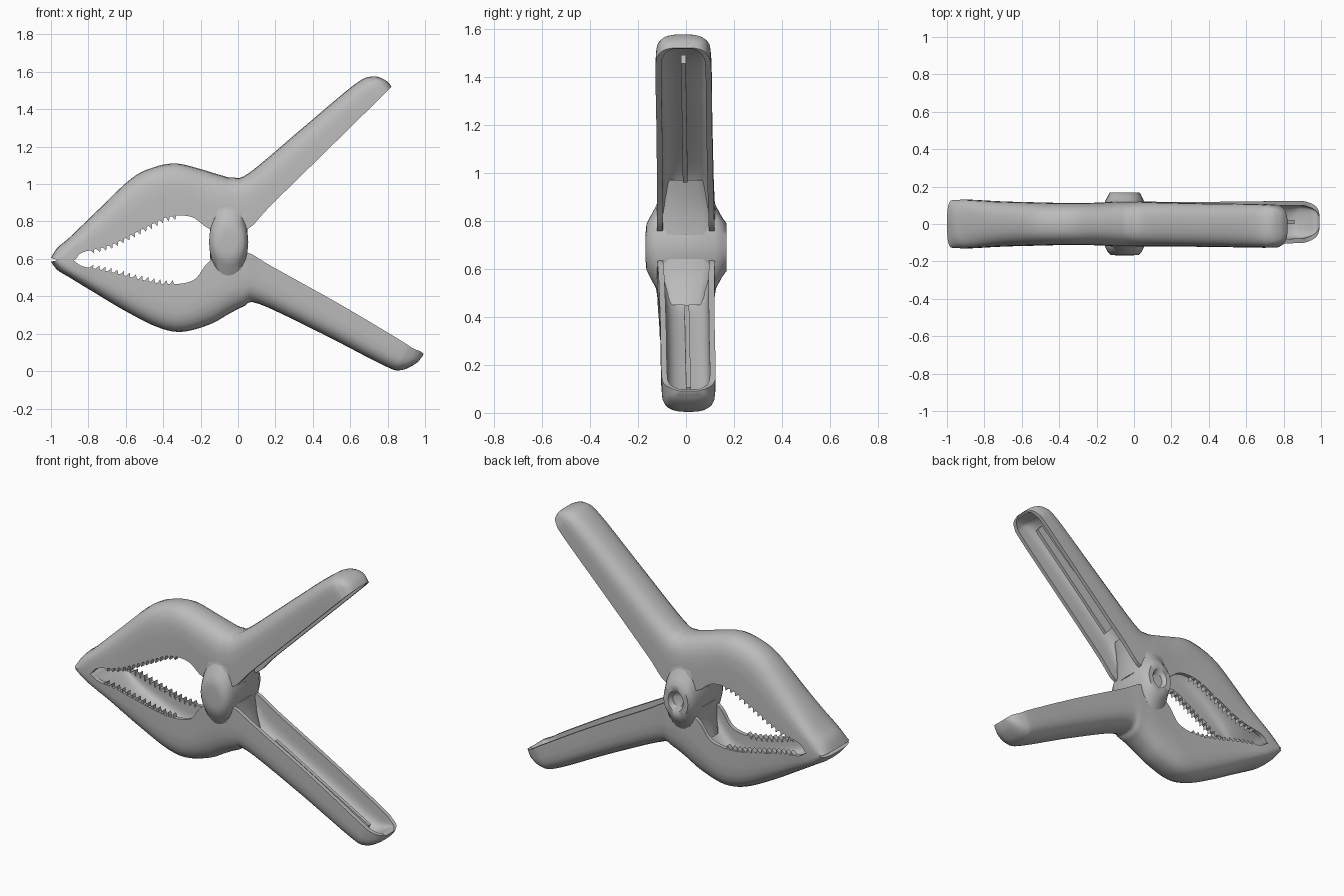
import bpy, bmesh, math
from mathutils import Vector

cube = bpy.data.objects.get("Cube")
if cube:
    bpy.data.objects.remove(cube, do_unlink=True)

# Single flat grey plastic
grey = bpy.data.materials.new("grey_plastic")
grey.use_nodes = True
colour = (0.5, 0.5, 0.5, 1)
grey.diffuse_color = colour
grey.node_tree.nodes["Principled BSDF"].inputs["Base Color"].default_value = colour


def finish(name, bm, angle=40):
    """Turn a bmesh into a shaded object with the shared material."""
    bmesh.ops.recalc_face_normals(bm, faces=bm.faces)
    mesh = bpy.data.meshes.new(name)
    bm.to_mesh(mesh)
    bm.free()
    mesh.materials.append(grey)
    obj = bpy.data.objects.new(name, mesh)
    bpy.context.collection.objects.link(obj)
    bpy.ops.object.select_all(action="DESELECT")
    obj.select_set(True)
    bpy.context.view_layer.objects.active = obj
    bpy.ops.object.shade_smooth_by_angle(angle=math.radians(angle))
    return obj


def loft(bm, rings):
    """Skin closed rings of points and cap both ends."""
    loops = [[bm.verts.new(p) for p in ring] for ring in rings]
    for a, b in zip(loops, loops[1:]):
        for i in range(len(a)):
            j = (i + 1) % len(a)
            bm.faces.new((a[i], a[j], b[j], b[i]))
    return loops


def smooth_path(stations, steps=5):
    """Catmull-Rom interpolation through the stations."""
    pts = [Vector(s) for s in stations]
    pts = [pts[0]] + pts + [pts[-1]]
    out = []
    for a, b, c, d in zip(pts, pts[1:], pts[2:], pts[3:]):
        for k in range(steps):
            t = k / steps
            out.append(b + (c - a) * (t / 2)
                       + (a * 2 - b * 5 + c * 4 - d) * (t * t / 2)
                       + (b * 3 - a - c * 3 + d) * (t ** 3 / 2))
    return out + [pts[-1]]


def arch(width, floor, n=12):
    """Rounded U profile as (y, depth), from one rim to the other."""
    pts = [(-width, 1)]
    for i in range(n + 1):
        a = math.pi * i / n
        y = -width * math.copysign(abs(math.cos(a)) ** 0.75, math.cos(a))
        s = 0.6 * (1 - max(0, math.sin(a)) ** 0.75)
        pts.append((y, floor + (1 - floor) * s))
    return pts + [(width, 1)]


def place(station, y, depth, lean):
    ox, oz, ix, iz = station[:4]
    x = ox + (ix - ox) * depth
    return Vector((x, y + lean * max(0, x), oz + (iz - oz) * depth))


def build_arm(name, stations, lean):
    """Hollow lever: each station is outer x,z, inner x,z, half width, floor."""
    path = smooth_path(stations)
    bm = bmesh.new()
    rings = []
    for s in path:
        width, floor = s[4], min(s[5], 0.97)
        ring = arch(width, 0) + arch(max(width - 0.024, width * 0.6), floor)[::-1]
        rings.append([place(s, y, d, lean) for y, d in ring])
    loops = loft(bm, rings)
    half = len(loops[0]) // 2
    for loop in (loops[0], loops[-1]):
        for i in range(half - 1):
            bm.faces.new((loop[i], loop[i + 1], loop[-2 - i], loop[-1 - i]))
    finish(name, bm)
    return path


def build_teeth(name, path, pitch=0.034):
    """Saw teeth along both rims of a jaw."""
    bm = bmesh.new()
    rim = [s for s in path if -0.8 < s[2] < -0.32]
    travelled = 0
    for a, b in zip(rim, rim[1:]):
        start, end = place(a, 0, 1, 0), place(b, 0, 1, 0)
        along = (end - start).normalized()
        into = (start - place(a, 0, 0, 0)).normalized()
        length = (end - start).length
        while travelled < length:
            mid = start + along * travelled
            base = mid - into * 0.012
            tri = [base - along * pitch / 2, mid + into * 0.022, base + along * pitch / 2]
            for side in (-1, 1):
                ys = (side * (a[4] - 0.03), side * (a[4] - 0.002))
                loops = loft(bm, [[p + Vector((0, y, 0)) for p in tri] for y in ys])
                for loop in loops:
                    bm.faces.new(loop)
            travelled += pitch
        travelled -= length
    finish(name, bm, 20)


def build_rib(name, start, end, lift, lean):
    """Thin stiffening web running along the inside of a handle."""
    a, b, up = (Vector((p[0], 0, p[1])) for p in (start, end, lift))
    bm = bmesh.new()
    outline = [a, a + up, b + up * 0.6, b]
    loops = loft(bm, [[p + Vector((0, y + lean * p.x, 0)) for p in outline]
                      for y in (-0.01, 0.01)])
    for loop in loops:
        bm.faces.new(loop)
    finish(name, bm, 20)


# Levers, from jaw tip to handle tip
upper = [
    (-1, .605, -.95, .59, .128, .97), (-.965, .66, -.88, .59, .13, .97),
    (-.9, .715, -.83, .635, .128, .9), (-.75, .86, -.68, .675, .12, .5),
    (-.57, 1.03, -.48, .775, .115, .45), (-.45, 1.09, -.37, .825, .112, .45),
    (-.33, 1.11, -.25, .825, .112, .5), (-.2, 1.08, -.16, .765, .115, .6),
    (-.1, 1.05, -.05, .74, .12, .75), (-.03, 1.035, .06, .765, .12, .6),
    (.06, 1.06, .17, .88, .118, .3), (.34, 1.295, .45, 1.155, .116, .25),
    (.62, 1.53, .73, 1.43, .116, .25), (.715, 1.575, .785, 1.485, .105, .5),
    (.78, 1.56, .81, 1.51, .08, .9), (.815, 1.53, .82, 1.52, .04, .97),
]
lower = [
    (-1, .585, -.95, .595, .128, .97), (-.965, .54, -.88, .59, .13, .97),
    (-.9, .5, -.83, .56, .128, .9), (-.76, .415, -.7, .535, .12, .5),
    (-.6, .32, -.52, .49, .115, .45), (-.43, .235, -.38, .465, .112, .45),
    (-.3, .21, -.24, .485, .112, .5), (-.15, .25, -.16, .58, .115, .6),
    (-.05, .305, -.05, .64, .12, .75), (.03, .345, .06, .63, .12, .6),
    (.11, .36, .18, .56, .116, .3), (.45, .2, .54, .36, .113, .25),
    (.78, .03, .86, .17, .113, .25), (.87, .005, .93, .125, .105, .5),
    (.95, .04, .975, .105, .08, .9), (.988, .082, .992, .092, .04, .97),
]
upper_path = build_arm("upper_lever", upper, -0.015)
lower_path = build_arm("lower_lever", lower, 0.012)
build_teeth("upper_jaw_teeth", upper_path)
build_teeth("lower_jaw_teeth", lower_path)
build_rib("upper_handle_rib", (.16, 1.02), (.68, 1.49), (.05, -.06), -0.015)
build_rib("lower_handle_rib", (.22, .39), (.84, .07), (.03, .06), 0.012)

# Pivot barrel with a domed front and a dished back: y, x radius, z radius
barrel = [
    (-.168, .04, .06), (-.165, .075, .095), (-.15, .09, .125), (-.12, .105, .18),
    (0, .1, .15), (.12, .105, .18), (.15, .09, .125), (.168, .08, .1),
    (.168, .05, .06), (.145, .035, .04),
]
bm = bmesh.new()
rings = []
for y, rx, rz in barrel:
    ring = []
    for i in range(24):
        a = math.tau * i / 24
        ring.append((-0.05 + rx * math.cos(a), y, 0.69 + rz * math.sin(a)))
    rings.append(ring)
loops = loft(bm, rings)
bm.faces.new(loops[0])
bm.faces.new(loops[-1])
finish("pivot_barrel", bm, 50)

# Flared webs joining the barrel to both levers
for name, z_mid, z_far, skew in (("upper_web", .74, .97, 0), ("lower_web", .64, .45, .02)):
    bm = bmesh.new()
    rings = []
    for k in range(5):
        t = k / 4
        wide = 0.1 + 0.05 * t * t
        deep = 0.15 - 0.05 * t
        ring = []
        for i in range(20):
            a = math.tau * i / 20
            c, s = math.cos(a), math.sin(a)
            ring.append((-0.05 + skew * t + wide * math.copysign(abs(c) ** 0.6, c),
                         deep * math.copysign(abs(s) ** 0.6, s),
                         z_mid + (z_far - z_mid) * t))
        rings.append(ring)
    loops = loft(bm, rings)
    bm.faces.new(loops[0])
    bm.faces.new(loops[-1])
    finish(name, bm, 50)
